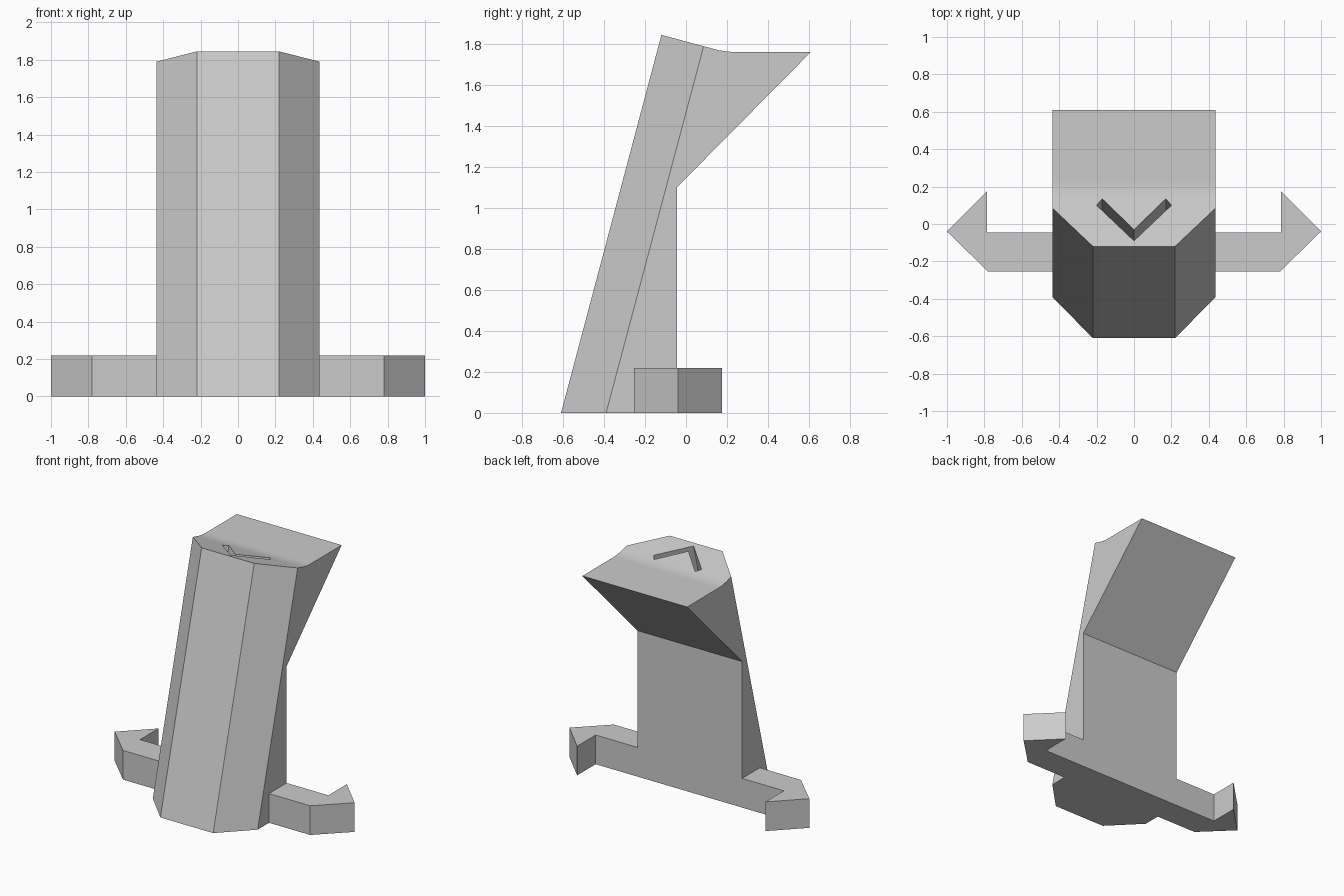
import bpy
import bmesh
from mathutils import Vector

if "Cube" in bpy.data.objects:
    bpy.data.objects.remove(bpy.data.objects["Cube"], do_unlink=True)

grey = bpy.data.materials.new("light_grey")
grey.use_nodes = True
grey.diffuse_color = (0.6, 0.6, 0.6, 1)
grey.node_tree.nodes["Principled BSDF"].inputs["Base Color"].default_value = (0.6, 0.6, 0.6, 1)

HALF = 0.437          # half width of the body
FRONT_HALF = 0.22     # half width of the front face
LEAN = 0.266          # backward lean per unit of height
BACK = -0.045
FRONT = -0.61


def prism(points, sweep):
    """Solid made by sweeping a flat outline along a vector."""
    bm = bmesh.new()
    face = bm.faces.new([bm.verts.new(p) for p in points])
    out = bmesh.ops.extrude_face_region(bm, geom=[face])
    moved = [v for v in out["geom"] if isinstance(v, bmesh.types.BMVert)]
    bmesh.ops.translate(bm, vec=sweep, verts=moved)
    bmesh.ops.recalc_face_normals(bm, faces=bm.faces)
    return bm


def finish(name, bm):
    mesh = bpy.data.meshes.new(name)
    bm.to_mesh(mesh)
    bm.free()
    mesh.materials.append(grey)
    obj = bpy.data.objects.new(name, mesh)
    bpy.context.collection.objects.link(obj)
    return obj


def top_height(y):
    return 1.845 - 0.268 * (y + 0.12)


# Soft bend where the sloping top meets the level rear ledge
start = Vector((0.14, top_height(0.14)))
bend = Vector((0.19, 1.762))
end = Vector((0.24, 1.762))
STEPS = 8
arc = []
for i in range(STEPS + 1):
    t = i / STEPS
    arc.append(start * (1 - t) ** 2 + bend * 2 * t * (1 - t) + end * t * t)

# Body: side profile swept across, then both front corners sliced off
profile = [(FRONT, 0), (-0.12, 1.845), *arc, (0.61, 1.762), (BACK, 1.1), (BACK, 0)]
bm = prism([(-HALF, y, z) for y, z in profile], (2 * HALF, 0, 0))
for side in (-1, 1):
    along = Vector((side * (HALF - FRONT_HALF), 0.22, 0))
    normal = along.cross(Vector((0, LEAN, 1))) * side
    cut = bmesh.ops.bisect_plane(
        bm, geom=bm.verts[:] + bm.edges[:] + bm.faces[:],
        plane_co=(side * FRONT_HALF, FRONT, 0), plane_no=normal, clear_outer=True)
    rim = [e for e in cut["geom_cut"] if isinstance(e, bmesh.types.BMEdge)]
    bmesh.ops.contextual_create(bm, geom=rim)
bmesh.ops.remove_doubles(bm, verts=bm.verts, dist=0.0001)
bmesh.ops.recalc_face_normals(bm, faces=bm.faces)
body = finish("body", bm)

# Chevron groove sunk into the top along the lean of the body
chevron = [(0, -0.09), (0.2, 0.1), (0.17, 0.135), (0, -0.03), (-0.17, 0.135), (-0.2, 0.1)]
axis = Vector((0, LEAN, 1))
outline = [Vector((x, y, top_height(y))) + axis * 0.1 for x, y in chevron]
cutter = finish("groove_cutter", prism(outline, axis * -0.4))
cutter.hide_render = True
groove = body.modifiers.new("groove", "BOOLEAN")
groove.operation = "DIFFERENCE"
groove.solver = "EXACT"
groove.object = cutter
bpy.context.view_layer.objects.active = body
body.select_set(True)
bpy.ops.object.modifier_apply(modifier="groove")
bpy.data.objects.remove(cutter, do_unlink=True)

# Side feet: hooked bars standing against the body
hook = [(HALF, -0.255), (0.78, -0.255), (1, -0.04), (0.785, 0.175), (0.785, BACK), (HALF, BACK)]
for side, name in ((1, "left_foot"), (-1, "right_foot")):
    finish(name, prism([(side * x, y, 0) for x, y in hook], (0, 0, 0.22)))
